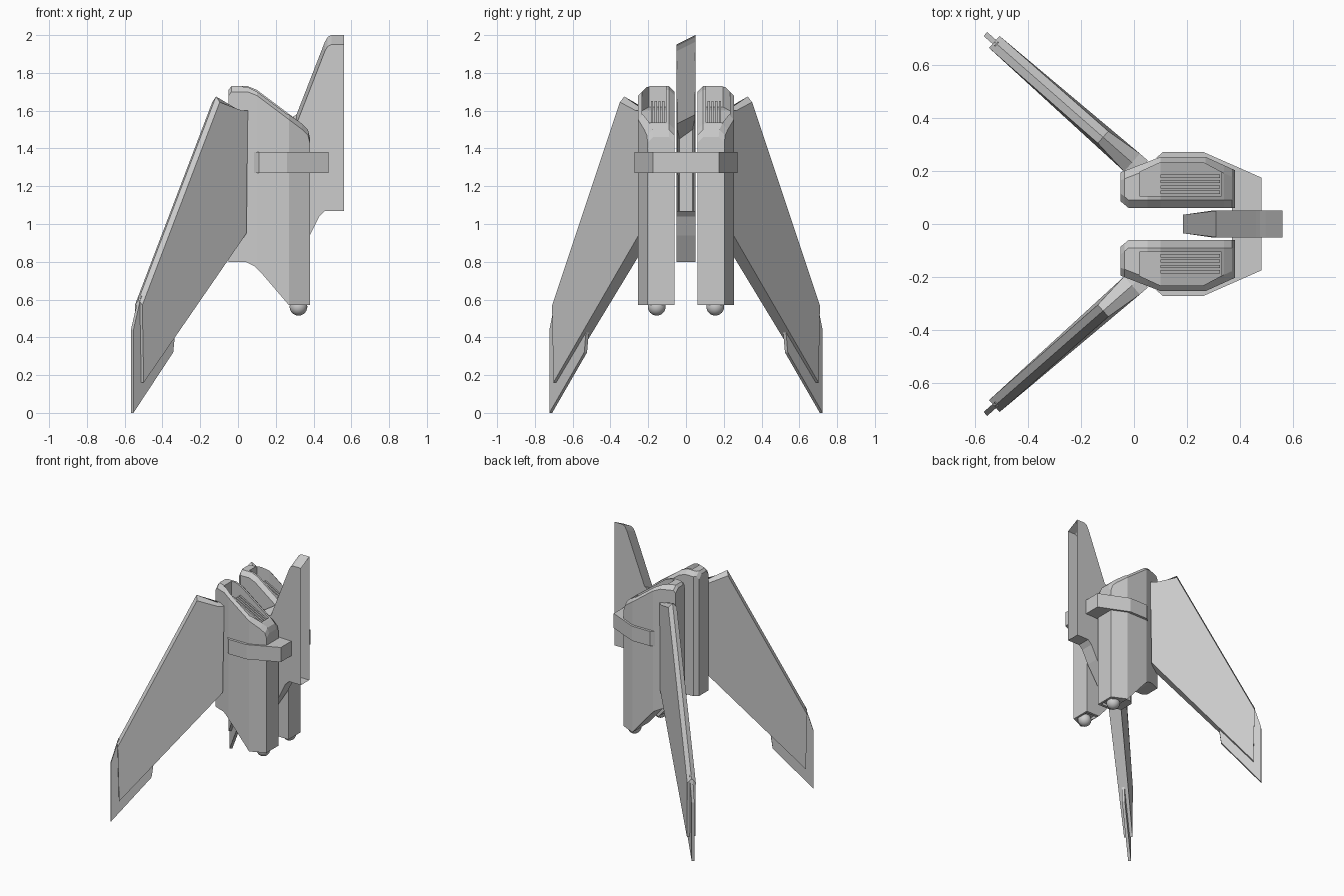
import bpy, bmesh, math
from mathutils import Vector

if "Cube" in bpy.data.objects:
    bpy.data.objects.remove(bpy.data.objects["Cube"])


def lerp(table, x):
    for (x0, v0), (x1, v1) in zip(table, table[1:]):
        if x <= x1 + 1e-6:
            return v0 + (v1 - v0) * (x - x0) / (x1 - x0)
    return table[-1][1]


def loft(name, rings, mirror=False, skip=None):
    """Join equal-length point rings; cap both ends; optionally leave one side strip open."""
    bm = bmesh.new()
    vs = [[bm.verts.new(p) for p in r] for r in rings]
    n = len(rings[0])
    bm.faces.new(vs[0])
    bm.faces.new(vs[-1])
    for a, b in zip(vs, vs[1:]):
        for i in range(n):
            if i != skip:
                j = (i + 1) % n
                bm.faces.new((a[i], a[j], b[j], b[i]))
    bmesh.ops.recalc_face_normals(bm, faces=bm.faces)
    me = bpy.data.meshes.new(name)
    bm.to_mesh(me)
    bm.free()
    ob = bpy.data.objects.new(name, me)
    bpy.context.collection.objects.link(ob)
    if mirror:
        add_mirror(ob)
    return ob


def add_mirror(ob):
    m = ob.modifiers.new("mirror", 'MIRROR')
    m.use_axis = (False, True, False)
    m.use_clip = False
    m.use_mirror_merge = False


def cut(ob, cutter):
    m = ob.modifiers.new("cut", 'BOOLEAN')
    m.operation = 'DIFFERENCE'
    m.solver = 'EXACT'
    m.object = cutter
    cutter.hide_render = True
    cutter.hide_viewport = True
    cutter.display_type = 'WIRE'


# Body pods: cross-sections lofted along x
top = [(-.05, 1.71), (-.035, 1.73), (.05, 1.73), (.10, 1.71), (.34, 1.53), (.37, 1.50), (.38, 1.46)]
bottom = [(-.05, .80), (.04, .80), (.09, .775), (.12, .745), (.27, .57), (.38, .57)]
outer = [(-.05, .195), (.10, .253), (.27, .253), (.38, .203)]
inner = [(-.05, .085), (-.02, .06), (.38, .06)]
stations = [-.05, -.035, -.02, .04, .05, .09, .10, .12, .27, .34, .37, .38]
rings = []
for x in stations:
    t, b, o, i = (lerp(tab, x) for tab in (top, bottom, outer, inner))
    rings.append([(x, i, b), (x, o, b), (x, o, t - .03), (x, o - .03, t),
                  (x, i + .03, t), (x, i, t - .03)])
pod = loft("body_pod", rings)

# Sunken top tray and shallow socket under each pod
floor = [(.02, 1.62), (.10, 1.60), (.33, 1.475)]
rings = []
for x, y1 in ((.02, .195), (.10, .232), (.26, .232), (.33, .195)):
    z = lerp(floor, x)
    rings.append([(x, .105, z), (x, y1, z), (x, y1, 1.9), (x, .105, 1.9)])
cut(pod, loft("tray_cutter", rings))
cut(pod, loft("socket_cutter", [[(x, .08, .5), (x, .185, .5), (x, .185, .59), (x, .08, .59)]
                                for x in (.275, .365)]))
add_mirror(pod)

# Slanted ribs in each tray
for k in range(4):
    y = .12 + .02 * k
    loft("tray_rib_%d" % (k + 1),
         [[(x, y - .006, z - .05), (x, y + .006, z - .05), (x, y + .006, z), (x, y - .006, z)]
          for x, z in ((.10, 1.65), (.325, 1.53))], mirror=True)

# Ball feet
bpy.ops.mesh.primitive_uv_sphere_add(segments=24, ring_count=12, radius=.047, location=(0, 0, 0))
ball = bpy.context.object
ball.name = "ball_foot"
for v in ball.data.vertices:
    v.co += Vector((.32, .155, .562))
bpy.ops.object.shade_smooth()
add_mirror(ball)

# Strap wrapped round both pods
half = [(.37, .19), (.27, .24), (.10, .24), (.085, .25), (.11, .272), (.26, .272), (.48, .175)]
outline = half + [(x, -y) for x, y in reversed(half)]
loft("strap", [[(x, y, z) for x, y in outline] for z in (1.27, 1.38)])

# Central fin: sloped leading edge, open at the back
# each point: x, z, half width, drop of the -y side
fin = [(.56, 1.07, .05, 0), (.46, 1.07, .05, 0), (.43, 1.04, .05, 0), (.38, .94, .05, 0),
       (.29, .80, .05, 0), (.185, .80, .035, 0), (.185, 1.50, .035, .05), (.31, 1.58, .05, .05),
       (.46, 1.965, .05, .05), (.475, 1.99, .05, .05), (.495, 2.0, .05, .05), (.56, 2.0, .05, .05)]
loft("centre_fin", [[(x, w, z) for x, z, w, d in fin],
                    [(x, -w, z - d) for x, z, w, d in fin]], skip=len(fin) - 1)

# Swept wings in a tilted vertical plane: s runs outward, h is thickness offset
along = Vector((-.752, .659, 0))
across = Vector((.659, .752, 0))


def wing_point(s, z, h):
    return Vector((0, .225, z)) + along * s + across * h


# s, z, half thickness, leading edge chamfer
wing = [(-.03, 1.60, .045, .0), (.01, 1.61, .045, .01), (.155, 1.675, .03, .03), (.70, .60, .03, .03),
        (.69, .16, .03, 0), (-.02, .95, .045, 0)]
loft("wing", [[wing_point(s, z - (c if k else 0), k * h) for s, z, h, c in wing]
              for k in (-1, 0, 1)], mirror=True)

# Thin blade at each wing tip
blade = [(.69, .62), (.745, .44), (.745, 0), (.465, .32), (.45, .43), (.5, .6)]
loft("wing_tip_blade", [[wing_point(s, z, h) for s, z in blade] for h in (-.01, .01)], mirror=True)
